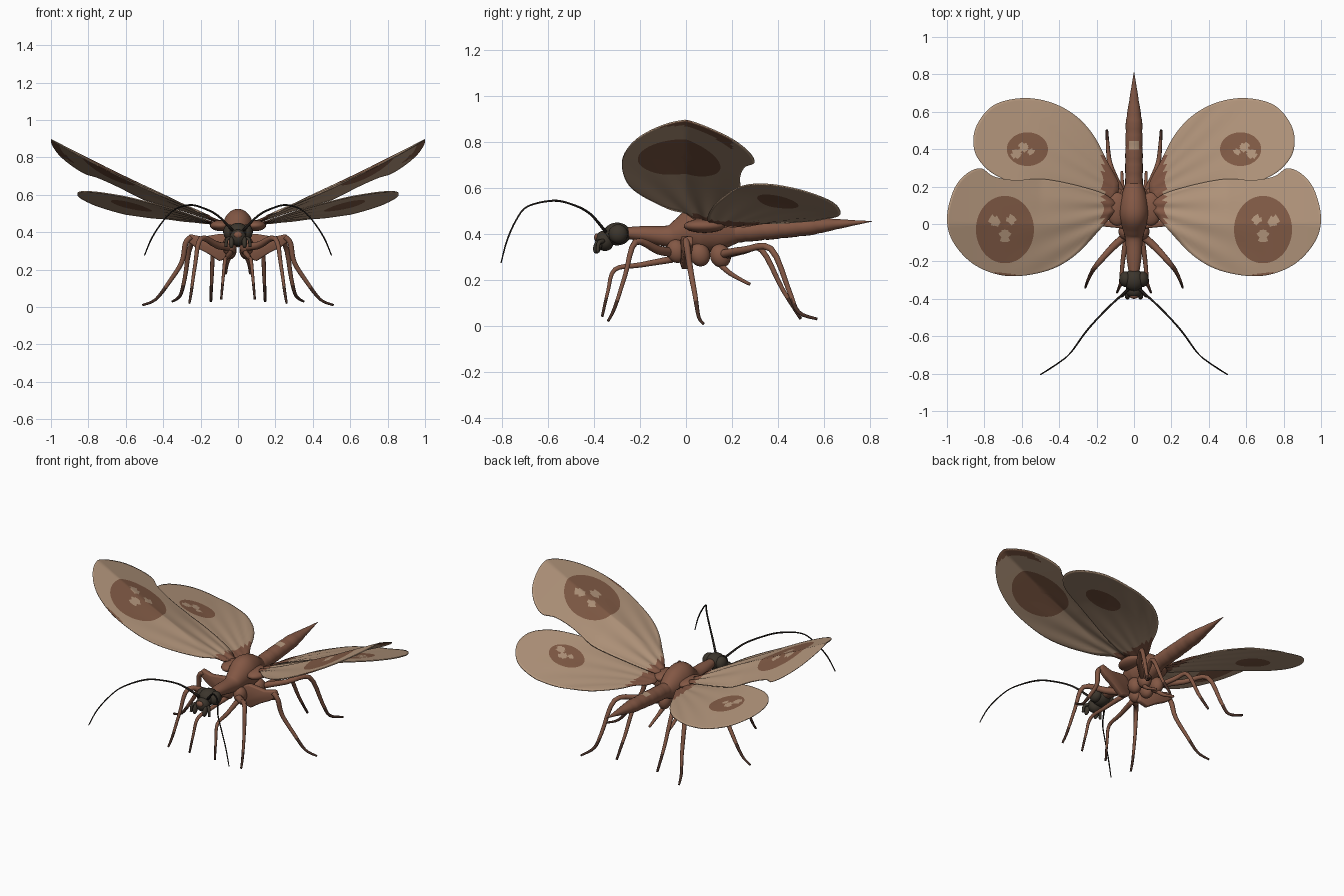
import bpy
import bmesh
from math import sin, cos, pi, hypot
from mathutils import Vector, Matrix

cube = bpy.data.objects.get("Cube")
if cube:
    bpy.data.objects.remove(cube, do_unlink=True)


def material(name, srgb):
    colour = [(c / 255) ** 2.2 for c in srgb] + [1.0]
    mat = bpy.data.materials.new(name)
    mat.use_nodes = True
    mat.diffuse_color = colour
    bsdf = mat.node_tree.nodes["Principled BSDF"]
    bsdf.inputs["Base Color"].default_value = colour
    bsdf.inputs["Roughness"].default_value = 0.8
    return mat


tan = material("wing tan", (176, 147, 122))
spot_brown = material("spot brown", (128, 91, 71))
body_brown = material("body brown", (130, 88, 70))
dark_brown = material("leg tip brown", (72, 50, 42))
head_dark = material("head charcoal", (62, 56, 48))
black = material("antenna black", (38, 34, 31))


def finish(name, bm, mats, rule=None):
    """Turn a bmesh into a smooth object, colouring faces by an optional rule."""
    bmesh.ops.recalc_face_normals(bm, faces=bm.faces)
    for face in bm.faces:
        face.smooth = True
        if rule:
            face.material_index = rule(face)
    mesh = bpy.data.meshes.new(name)
    bm.to_mesh(mesh)
    bm.free()
    for mat in mats:
        mesh.materials.append(mat)
    obj = bpy.data.objects.new(name, mesh)
    bpy.context.collection.objects.link(obj)
    return obj


def smooth_points(points, steps, closed=False):
    """Catmull-Rom samples through points of any dimension."""
    n = len(points)
    result = []
    for i in range(n if closed else n - 1):
        ids = [i - 1, i, i + 1, i + 2]
        ids = [k % n if closed else min(max(k, 0), n - 1) for k in ids]
        a, b, c, d = [points[k] for k in ids]
        for s in range(steps):
            t = s / steps
            result.append([q + t / 2 * (r - p + t * (2 * p - 5 * q + 4 * r - w + t * (3 * (q - r) + w - p)))
                           for p, q, r, w in zip(a, b, c, d)])
    if not closed:
        result.append(list(points[-1]))
    return result


def bridge(bm, first, second):
    n = len(first)
    for i in range(n):
        j = (i + 1) % n
        bm.faces.new((first[i], first[j], second[j], second[i]))


def tube(name, stations, mats, sides=10, steps=4, rule=None):
    """Loft ellipses along stations of x, y, z, width radius, height radius."""
    bm = bmesh.new()
    path = smooth_points(stations, steps)
    rings = []
    for i, (x, y, z, rw, rh) in enumerate(path):
        before, after = path[max(i - 1, 0)], path[min(i + 1, len(path) - 1)]
        along = (Vector(after[:3]) - Vector(before[:3])).normalized()
        across = Vector((1, 0, 0))
        across = (across - along * across.dot(along)).normalized()
        up = along.cross(across)
        rings.append([bm.verts.new(Vector((x, y, z)) + across * rw * cos(2 * pi * k / sides)
                                   + up * rh * sin(2 * pi * k / sides)) for k in range(sides)])
    for first, second in zip(rings, rings[1:]):
        bridge(bm, first, second)
    bm.faces.new(rings[0])
    bm.faces.new(rings[-1])
    return finish(name, bm, mats, rule)


def ellipsoid(name, centre, radii, mat, tilt=0):
    bm = bmesh.new()
    place = Matrix.Translation(centre) @ Matrix.Rotation(tilt, 4, "X") @ Matrix.Diagonal((*radii, 1))
    bmesh.ops.create_uvsphere(bm, u_segments=20, v_segments=12, radius=1, matrix=place)
    return finish(name, bm, [mat])


# Thorax with neck, running along y
tube("thorax", [(0, -.26, .405, .028, .025), (0, -.18, .4, .04, .035), (0, -.08, .39, .047, .047),
                (0, -.03, .4, .06, .065), (0, .04, .42, .08, .1), (0, .09, .42, .08, .1),
                (0, .15, .41, .068, .085), (0, .21, .405, .048, .052), (0, .25, .405, .03, .03)],
     [body_brown], sides=24)

# Abdomen: a tapering tail with shallow segment grooves
tail = []
for i in range(41):
    t = i / 40
    groove = 1 - .05 * (i % 5 == 0)
    size = .047 * min(1, 1.02 - .25 * t * t, (1 - t) * 2.2 + .03) * groove
    tail.append((0, .18 + .63 * t, .405 + .05 * t, size, size * (1 - .2 * t)))
tube("abdomen", tail, [body_brown, tan], sides=20, steps=1,
     rule=lambda f: int(f.normal.z > .8 and abs(f.calc_center_median().y - .42) < .02))

# Head
ellipsoid("head", (0, -.3, .4), (.055, .06, .05), head_dark)
ellipsoid("muzzle", (0, -.355, .37), (.045, .04, .045), head_dark, .4)
ellipsoid("face_patch", (0, -.388, .385), (.022, .012, .018), body_brown)

LEGS = {
    "front_leg": [(.04, -.06, .32, .02), (.11, -.12, .33, .02), (.2, -.22, .365, .014),
                  (.23, -.265, .22, .01), (.25, -.31, .08, .008), (.26, -.34, .02, .006)],
    "inner_front_leg": [(.04, -.06, .29, .016), (.06, -.2, .265, .012), (.07, -.31, .245, .01),
                        (.08, -.34, .15, .008), (.09, -.365, .04, .006)],
    "middle_leg": [(.25, 0, .375, .014), (.28, .005, .34, .015), (.3, .02, .24, .013),
                   (.37, .04, .13, .011), (.44, .055, .04, .008), (.51, .075, .01, .006)],
    "rear_leg": [(.05, .15, .31, .02), (.17, .25, .33, .016), (.25, .37, .335, .014),
                 (.285, .45, .15, .011), (.31, .49, .06, .009), (.35, .57, .03, .006)],
    "inner_rear_leg": [(.05, .14, .3, .018), (.1, .25, .325, .014), (.13, .33, .33, .013),
                       (.14, .42, .16, .01), (.145, .5, .03, .007)],
    "short_leg": [(.04, .13, .29, .016), (.06, .19, .23, .011), (.065, .28, .18, .007)],
}
ANTENNA = [(.03, -.35, .41, .008), (.11, -.42, .49, .006), (.19, -.5, .53, .005), (.26, -.58, .545, .005),
           (.34, -.69, .52, .004), (.4, -.74, .46, .004), (.46, -.78, .37, .004), (.5, -.805, .275, .003)]
PLATE = [(.03, .37), (.09, .392), (.19, .375), (.26, .39), (.275, .355), (.23, .32), (.16, .285), (.1, .245), (.04, .265)]

# Wing outlines seen from above, base first
FORE = [(.1, .08), (.2, -.05), (.33, -.18), (.48, -.255), (.68, -.278), (.85, -.22), (.965, -.1),
        (1, .03), (.965, .18), (.9, .265), (.82, .298), (.75, .255), (.64, .235), (.48, .24), (.28, .2), (.14, .15)]
HIND = [(.08, .2), (.14, .33), (.22, .48), (.32, .585), (.45, .652), (.6, .673), (.75, .635), (.84, .53),
        (.858, .42), (.82, .33), (.72, .25), (.5, .17), (.3, .11), (.14, .1)]


def fore_height(x, y):
    drop = .3 * max(y, 0) + .05 * max(-y, 0)
    return .46 + .44 * (x - .1) + .04 * x * x - drop * min(1, 2 * x) + pleat(x, y)


def hind_height(x, y):
    return .43 + .24 * (x - .1) - .2 * (y - .4) * min(1, x / .6) + pleat(x, y) / 2


def pleat(x, y):
    return .006 * sin(22 * (y - .1) / (x + .05)) * max(0, 1 - x / .7)


def wing(name, side, outline, height, centre, radii, blotches, fore):
    """Thin two-sided sheet built in rings around its eye spot."""
    bm = bmesh.new()
    cx, cy = centre
    edge = smooth_points(outline, 8, closed=True)
    inner, outer = 8, 14

    def in_plan(point, k):
        dx, dy = point[0] - cx, point[1] - cy
        rim = 1 / hypot(dx / radii[0], dy / radii[1])
        t = rim * k / inner if k <= inner else rim + (1 - rim) * (k - inner) / outer
        return cx + dx * t, cy + dy * t

    last = []
    for lift in (.003, -.003):
        rings = []
        for k in range(1, inner + outer + 1):
            plan = [in_plan(p, k) for p in edge]
            rings.append([bm.verts.new((side * x, y, height(x, y) + lift)) for x, y in plan])
        tip = bm.verts.new((side * cx, cy, height(cx, cy) + lift))
        for i in range(len(edge)):
            bm.faces.new((tip, rings[0][i - 1], rings[0][i]))
        for first, second in zip(rings, rings[1:]):
            bridge(bm, first, second)
        last.append(rings[-1])
    bridge(bm, *last)

    def rule(face):
        c = face.calc_center_median()
        x, y = abs(c.x), c.y
        upper = c.z > height(x, y)
        far = hypot((x - cx) / radii[0], (y - cy) / radii[1])
        if x < .165:
            return 2
        if far < 1:
            return int(not (upper and any(hypot(x - bx, y - by) < r for bx, by, r in blotches)))
        if fore and upper:
            return int(hypot((x - .72) / .09, (y + .28) / .02) < 1)
        return int(fore and x > .5 and y < .2 and far > 1.75)

    finish(name, bm, [tan, spot_brown, body_brown], rule)


# Everything that comes in left and right pairs
for side, label in ((1, "left"), (-1, "right")):
    for part, points in LEGS.items():
        tube(f"{label}_{part}", [(side * x, y, z, r, r) for x, y, z, r in points], [body_brown, dark_brown],
             rule=lambda f: int(f.calc_center_median().z < .11))
    tube(f"{label}_antenna", [(side * x, y, z, r, r) for x, y, z, r in ANTENNA], [black], sides=6)
    ellipsoid(f"{label}_eye", (side * .045, -.295, .4), (.034, .042, .042), head_dark)
    ellipsoid(f"{label}_jaw", (side * .035, -.385, .345), (.014, .018, .032), head_dark, -.3)
    tube(f"{label}_feeler", [(side * .04, -.36, .37, .01, .01), (side * .06, -.38, .36, .009, .009),
                             (side * .065, -.385, .32, .008, .008)], [head_dark], sides=8)
    ellipsoid(f"{label}_wing_root", (side * .09, .08, .435), (.06, .09, .03), body_brown)
    for part, y, z in (("front", -.04, .325), ("middle", .06, .31), ("rear", .15, .305)):
        ellipsoid(f"{label}_{part}_hip", (side * .045, y, z), (.038, .045, .052), body_brown, .3)

    # Broad flat upper part of the middle leg
    bm = bmesh.new()
    face = bm.faces.new([bm.verts.new((side * x, -.03 + .1 * x, z)) for x, z in PLATE])
    grown = bmesh.ops.extrude_face_region(bm, geom=[face])["geom"]
    moved = [v for v in grown if isinstance(v, bmesh.types.BMVert)]
    bmesh.ops.translate(bm, verts=moved, vec=(0, .035, 0))
    bmesh.ops.bevel(bm, geom=bm.edges[:], offset=.008, segments=2, affect="EDGES", profile=.5)
    finish(f"{label}_leg_plate", bm, [body_brown])

    wing(f"{label}_fore_wing", side, FORE, fore_height, (.69, -.03), (.155, .18),
         [(.66, .02, .025), (.745, .015, .028), (.69, -.06, .03)], True)
    wing(f"{label}_hind_wing", side, HIND, hind_height, (.57, .4), (.11, .09),
         [(.59, .41, .025), (.63, .375, .025), (.55, .385, .018)], False)
